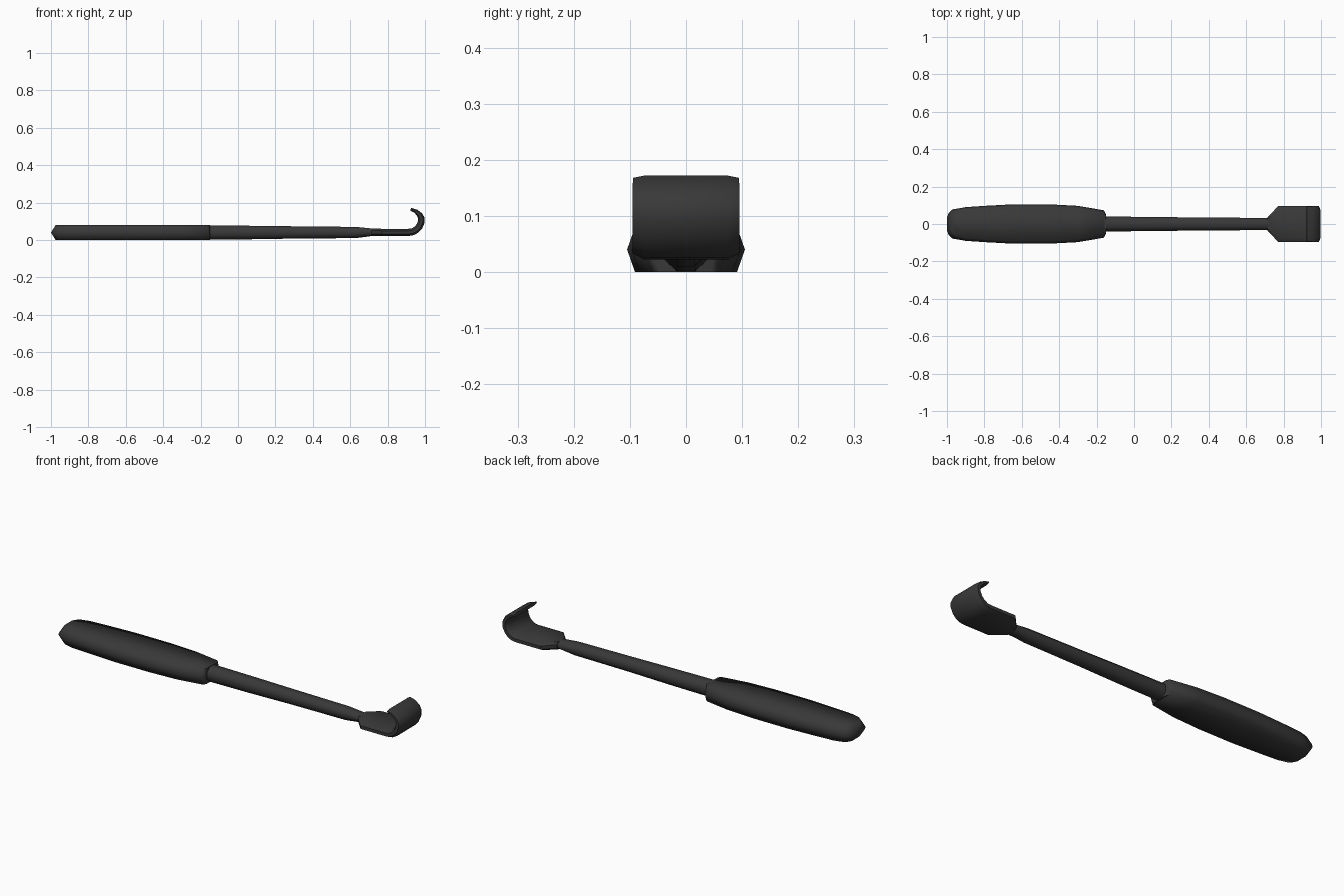
import bpy, bmesh

dark = bpy.data.materials.new("dark_grey")
dark.diffuse_color = (0.04, 0.04, 0.04, 1)


def loft(name, rings, angle):
    """Skin a list of equal-length point rings and cap both ends."""
    bm = bmesh.new()
    loops = [[bm.verts.new(p) for p in ring] for ring in rings]
    n = len(loops[0])
    for a, b in zip(loops, loops[1:]):
        for i in range(n):
            j = (i + 1) % n
            bm.faces.new((a[i], a[j], b[j], b[i]))
    for cap in (loops[0], loops[-1]):
        bm.faces.new(cap[:n // 2 + 1])
        bm.faces.new(cap[n // 2:] + cap[:1])
    bmesh.ops.recalc_face_normals(bm, faces=bm.faces)
    mesh = bpy.data.meshes.new(name)
    bm.to_mesh(mesh)
    bm.free()
    mesh.materials.append(dark)
    ob = bpy.data.objects.new(name, mesh)
    bpy.context.collection.objects.link(ob)
    bpy.ops.object.select_all(action='DESELECT')
    ob.select_set(True)
    bpy.context.view_layer.objects.active = ob
    bpy.ops.object.shade_smooth_by_angle(angle=angle)
    return ob


# Handle: flat hexagonal section; (mid x, flat x, mid half width, flat half width)
handle = [
    (-1.0, -0.975, 0.035, 0.03), (-0.99, -0.965, 0.06, 0.048),
    (-0.97, -0.95, 0.078, 0.063), (-0.90, -0.90, 0.09, 0.076),
    (-0.80, -0.80, 0.097, 0.083), (-0.65, -0.65, 0.105, 0.091),
    (-0.45, -0.45, 0.105, 0.091), (-0.30, -0.30, 0.097, 0.083),
    (-0.16, -0.16, 0.073, 0.060), (-0.15, -0.15, 0.050, 0.045),
]
loft("handle", [[(m, w, 0.04), (f, v, 0.08), (f, -v, 0.08),
                 (m, -w, 0.04), (f, -v, 0), (f, v, 0)]
                for m, f, w, v in handle], 1.25)


def section(ox, oz, ix, iz, w, flat, cut):
    """Octagon between an outer and an inner path point, corners cut off."""
    def at(t, y):
        return (ox + (ix - ox) * t, y, oz + (iz - oz) * t)
    return [at(cut, w), at(1 - cut, w), at(1, flat * w), at(1, -flat * w),
            at(1 - cut, -w), at(cut, -w), at(0, -flat * w), at(0, flat * w)]


# Shaft: tapering octagonal bar
shaft = [(-0.17, 0.002, 0.078, 0.040), (0.08, 0.004, 0.076, 0.038),
         (0.32, 0.008, 0.073, 0.035), (0.63, 0.010, 0.070, 0.033),
         (0.73, 0.023, 0.060, 0.033)]
loft("shaft", [section(x, b, x, t, w, 0.45, 0.28) for x, b, t, w in shaft], 0.95)

# Blade and curled hook: outer x, outer z, inner x, inner z, half width
blade = [
    (0.715, 0.022, 0.715, 0.061, 0.036), (0.77, 0.022, 0.77, 0.060, 0.095),
    (0.915, 0.022, 0.912, 0.060, 0.095), (0.940, 0.026, 0.928, 0.062, 0.095),
    (0.965, 0.040, 0.943, 0.070, 0.095), (0.985, 0.062, 0.955, 0.084, 0.095),
    (0.998, 0.092, 0.962, 0.101, 0.095), (0.998, 0.118, 0.963, 0.115, 0.095),
    (0.985, 0.142, 0.957, 0.130, 0.095), (0.958, 0.162, 0.943, 0.146, 0.095),
    (0.925, 0.172, 0.921, 0.157, 0.094),
]
loft("hook_blade", [section(*s, 0.78, 0.28) for s in blade], 0.7)
